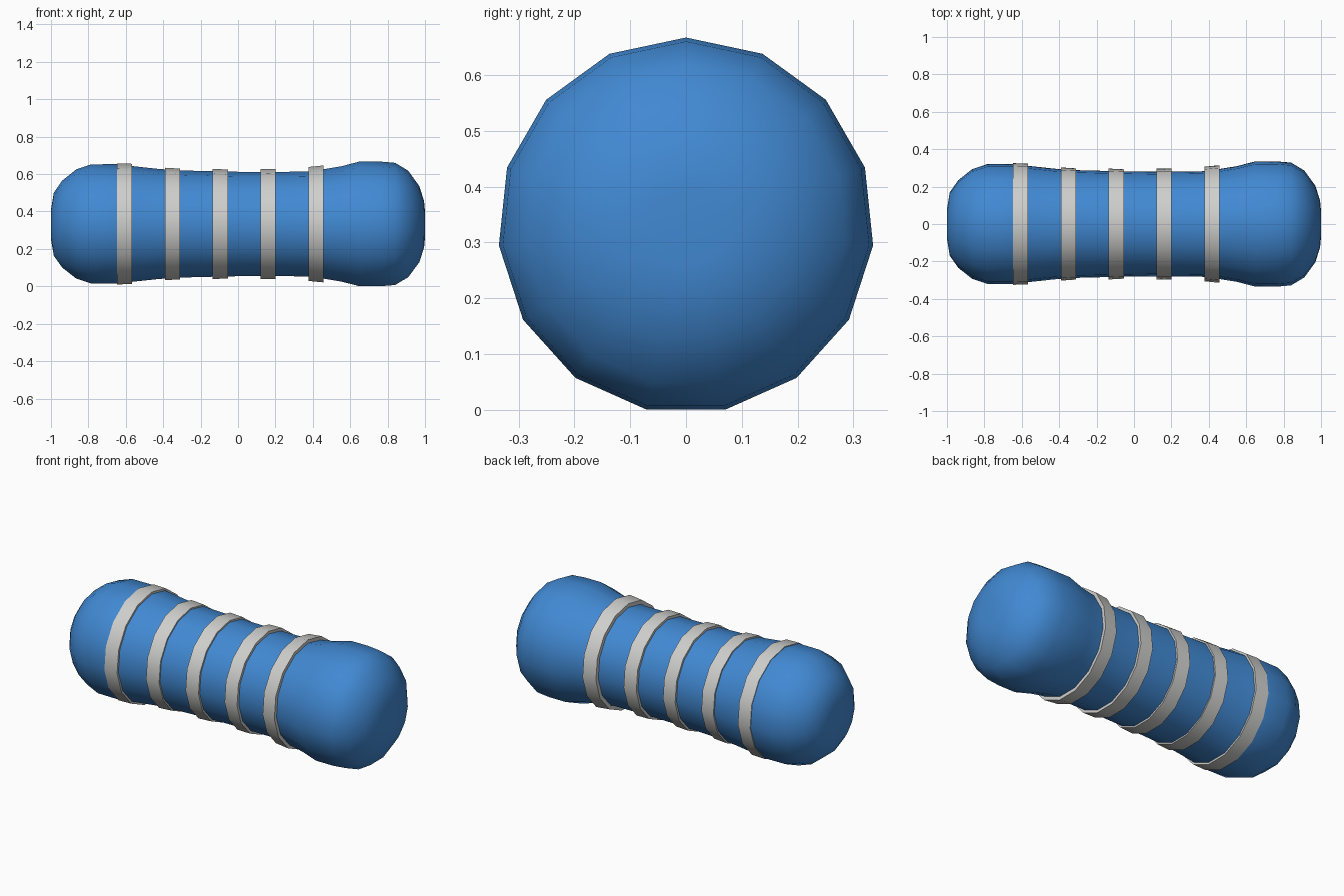
import bpy, bmesh, math

cube = bpy.data.objects.get("Cube")
if cube:
    bpy.data.objects.remove(cube, do_unlink=True)

SIDES = 15
CENTRE_Z = 0.33


def material(name, rgb):
    m = bpy.data.materials.new(name)
    m.use_nodes = True
    colour = (*rgb, 1.0)
    m.diffuse_color = colour
    bsdf = m.node_tree.nodes["Principled BSDF"]
    bsdf.inputs["Base Color"].default_value = colour
    bsdf.inputs["Roughness"].default_value = 0.6
    return m


def lathe(name, profile, mat, closed=False):
    """Spin (x, radius) points around the long axis; a closed profile makes a ring."""
    bm = bmesh.new()
    rings = []
    for x, r in profile:
        ring = []
        for k in range(SIDES):
            a = 2 * math.pi * k / SIDES
            ring.append(bm.verts.new((x, r * math.sin(a), CENTRE_Z + r * math.cos(a))))
        rings.append(ring)
    pairs = list(zip(rings, rings[1:]))
    if closed:
        pairs.append((rings[-1], rings[0]))
    else:
        bm.faces.new(rings[0])
        bm.faces.new(rings[-1])
    for a, b in pairs:
        for k in range(SIDES):
            n = (k + 1) % SIDES
            bm.faces.new((a[k], a[n], b[n], b[k]))
    bmesh.ops.recalc_face_normals(bm, faces=bm.faces)
    mesh = bpy.data.meshes.new(name)
    bm.to_mesh(mesh)
    bm.free()
    mesh.materials.append(mat)
    obj = bpy.data.objects.new(name, mesh)
    bpy.context.collection.objects.link(obj)
    bpy.ops.object.select_all(action='DESELECT')
    obj.select_set(True)
    bpy.context.view_layer.objects.active = obj
    bpy.ops.object.shade_smooth_by_angle(angle=math.radians(40))
    return obj


blue = material("blue_body", (0.053, 0.25, 0.65))
grey = material("light_grey_band", (0.62, 0.62, 0.61))

# Rounded body with a narrow waist and a fuller left end
lathe("body", [
    (-1.0, 0.08), (-0.985, 0.17), (-0.94, 0.235), (-0.865, 0.295), (-0.785, 0.322),
    (-0.65, 0.323), (-0.55, 0.311), (-0.42, 0.297), (-0.29, 0.289), (-0.05, 0.283),
    (0.1, 0.281), (0.36, 0.283), (0.46, 0.296), (0.55, 0.311), (0.65, 0.337),
    (0.76, 0.337), (0.84, 0.33), (0.91, 0.288), (0.97, 0.205), (0.995, 0.125),
    (1.0, 0.07)], blue)

# Five raised bands: centre, outer radius at each edge
bands = [(-0.607, 0.327, 0.325), (-0.35, 0.304, 0.299), (-0.095, 0.298, 0.294),
         (0.16, 0.297, 0.298), (0.417, 0.308, 0.316)]
HALF = 0.041
for i, (x, r0, r1) in enumerate(bands, 1):
    lathe(f"band_{i}", [(x - HALF, r0), (x + HALF, r1),
                        (x + HALF, r1 - 0.04), (x - HALF, r0 - 0.04)], grey, closed=True)
